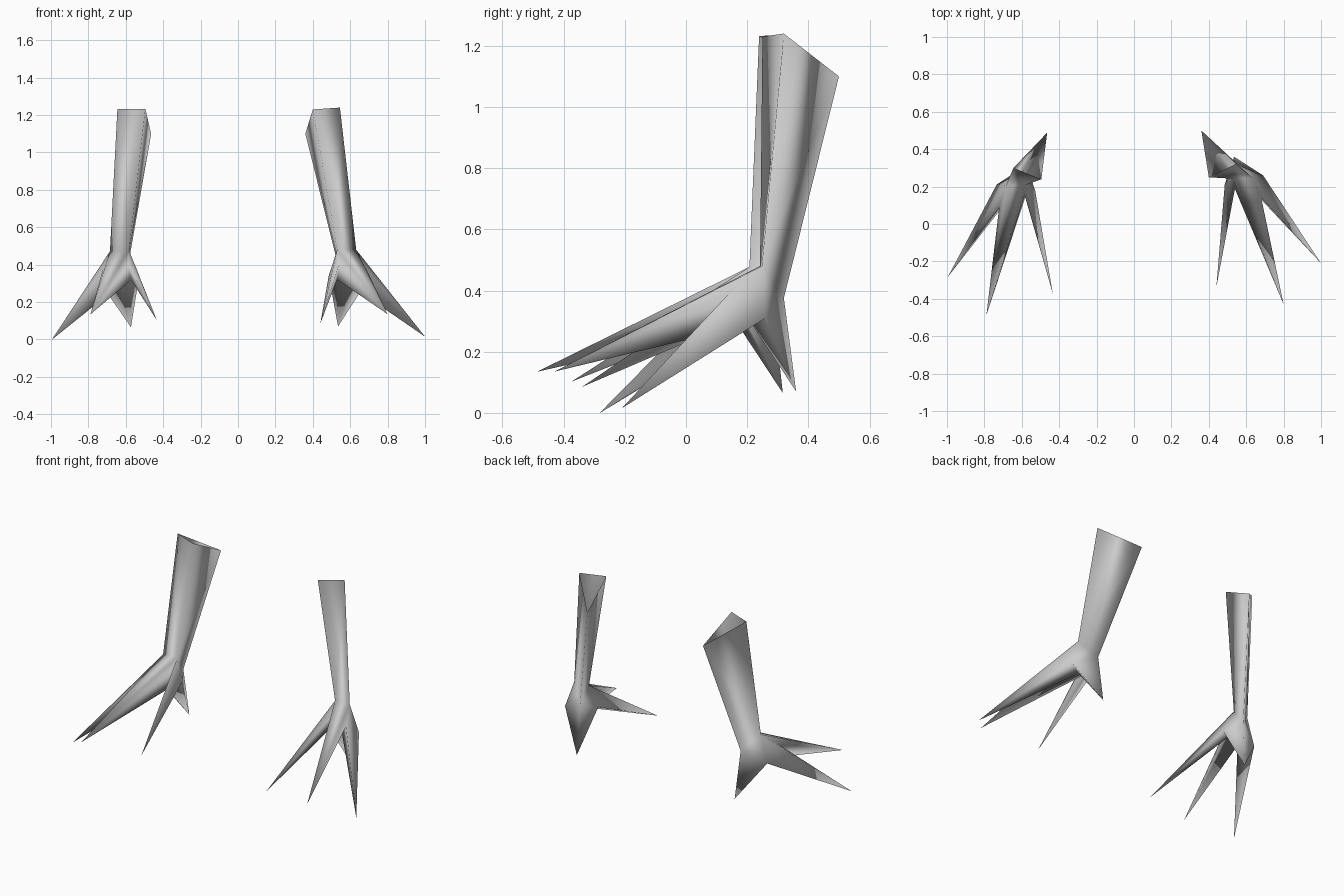
import bpy, bmesh
from mathutils import Matrix, Vector

if "Cube" in bpy.data.objects:
    bpy.data.objects.remove(bpy.data.objects["Cube"])

# Key points of one bird leg
P = {
    # open shank top: back, inner, outer
    "A": (.36, .50, 1.10), "B": (.40, .25, 1.23), "C": (.545, .32, 1.24),
    # ankle: back, inner, outer
    "K": (.54, .32, .375), "I": (.53, .242, .48), "O": (.632, .248, .48),
    # foot hub: crotches between toes, side corners, underside corners
    "P12": (.68, .14, .39), "P23": (.54, .19, .40),
    "Q1": (.69, .26, .31), "Q3": (.485, .21, .34),
    "D1": (.60, .215, .29), "D3": (.53, .21, .32),
    # toe tips
    "T1": (1, -.21, .015), "T2": (.80, -.43, .135),
    "T3": (.44, -.34, .085), "T4": (.535, .36, .07),
}

# Each toe is a pyramid from a hub loop to its tip
TOES = {
    "T1": "O P12 D1 Q1",
    "T2": "I P23 D3 D1 P12 O",
    "T3": "I Q3 D3 P23",
    "T4": "K Q1 D1 D3 Q3",
}
SHANK = ["A B I K", "B C O I", "C A K O", "O K Q1", "I Q3 K"]


def build_leg(name, matrix):
    bm = bmesh.new()
    v = {k: bm.verts.new(matrix @ Vector(p)) for k, p in P.items()}
    for f in SHANK:
        bm.faces.new([v[k] for k in f.split()])
    for tip, loop in TOES.items():
        ks = loop.split()
        for a, b in zip(ks, ks[1:] + ks[:1]):
            bm.faces.new((v[a], v[b], v[tip]))
    bmesh.ops.triangulate(bm, faces=[f for f in bm.faces if len(f.verts) > 3])
    bmesh.ops.recalc_face_normals(bm, faces=bm.faces)
    for f in bm.faces:
        f.smooth = True
    me = bpy.data.meshes.new(name)
    bm.to_mesh(me)
    bm.free()
    ob = bpy.data.objects.new(name, me)
    bpy.context.collection.objects.link(ob)
    return ob


# The second leg is a mirrored copy with a slight turn
w = Vector((.022, -.055, .065))
pose = Matrix.Translation((-.011, .009, -.033)) @ Matrix.Rotation(w.length, 4, w)
mirror = Matrix.Diagonal((-1, 1, 1, 1))
build_leg("right_bird_leg", Matrix.Identity(4))
build_leg("left_bird_leg", mirror @ pose.inverted())
